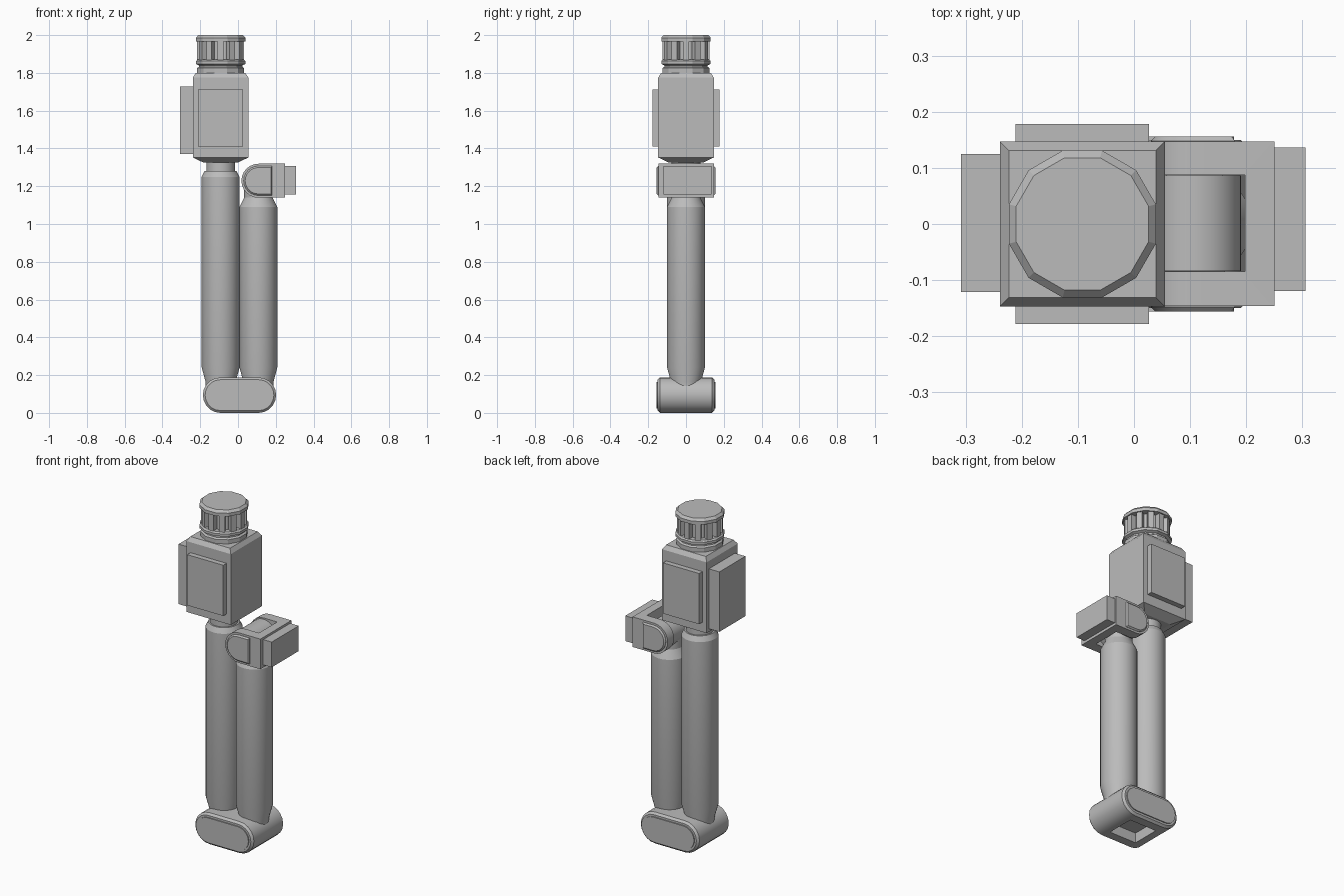
import bpy, bmesh, math

if "Cube" in bpy.data.objects:
    bpy.data.objects.remove(bpy.data.objects["Cube"])

grey = bpy.data.materials.new("plain grey")
grey.diffuse_color = (0.5, 0.5, 0.5, 1)
grey.use_nodes = True
grey.node_tree.nodes["Principled BSDF"].inputs["Base Color"].default_value = grey.diffuse_color
LX, RX = -0.092, 0.108          # axes of the left and right tubes


def finish(name, bm, smooth=None):
    bmesh.ops.recalc_face_normals(bm, faces=bm.faces)
    me = bpy.data.meshes.new(name)
    bm.to_mesh(me)
    bm.free()
    me.materials.append(grey)
    ob = bpy.data.objects.new(name, me)
    bpy.context.collection.objects.link(ob)
    if smooth:
        bpy.ops.object.select_all(action='DESELECT')
        ob.select_set(True)
        bpy.context.view_layer.objects.active = ob
        bpy.ops.object.shade_smooth_by_angle(angle=math.radians(smooth))
    return ob


def loft(bm, loops):
    rings = [[bm.verts.new(p) for p in loop] for loop in loops]
    n = len(rings[0])
    for a, b in zip(rings, rings[1:]):
        for i in range(n):
            j = (i + 1) % n
            bm.faces.new((a[i], a[j], b[j], b[i]))
    bm.faces.new(rings[0])
    bm.faces.new(rings[-1])


def lathe(name, cx, sides, rows, smooth=None):
    """Stack of regular polygons; rows are (apothem, z), flats face the axes."""
    bm = bmesh.new()
    k = math.cos(math.pi / sides)
    angles = [2 * math.pi * (i + 0.5) / sides for i in range(sides)]
    loft(bm, [[(cx + r / k * math.cos(a), r / k * math.sin(a), z) for a in angles]
              for r, z in rows])
    return finish(name, bm, smooth)


def box(name, x0, x1, y0, y1, z0, z1):
    bm = bmesh.new()
    loft(bm, [[(x0, y0, z), (x1, y0, z), (x1, y1, z), (x0, y1, z)] for z in (z0, z1)])
    return finish(name, bm)


def stadium(xa, xb, zc, r, seg=10, square_right=False):
    """Outline in x and z: arc around xa, then an arc or a square end at xb."""
    pts = [(xa + r * math.cos(a), zc + r * math.sin(a))
           for a in (math.pi / 2 + math.pi * i / seg for i in range(seg + 1))]
    if square_right:
        return pts + [(xb, zc - r), (xb, zc + r)]
    return pts + [(xb + r * math.cos(a), zc + r * math.sin(a))
                  for a in (-math.pi / 2 + math.pi * i / seg for i in range(seg + 1))]


def extrude_y(name, rows, smooth=None):
    """Loft of outlines; rows are (outline, y)."""
    bm = bmesh.new()
    loft(bm, [[(x, y, z) for x, z in o] for o, y in rows])
    return finish(name, bm, smooth)


def cut(ob, cutter):
    m = ob.modifiers.new("slot", 'BOOLEAN')
    m.operation, m.object, m.solver = 'DIFFERENCE', cutter, 'EXACT'
    cutter.hide_render = True
    cutter.hide_set(True)


# Lower hinge: rounded body with raised end panels and a slot underneath
hz, hr = 0.094, 0.094
full, trim = stadium(LX, RX, hz, hr), stadium(LX, RX, hz, hr - 0.012)
hinge = extrude_y("lower_hinge", [(trim, -0.15), (full, -0.138), (full, 0.138), (trim, 0.15)], 30)
cut(hinge, box("lower_slot_cutter", LX + 0.01, RX - 0.01, -0.085, 0.085, -0.05, 0.06))
panel = stadium(LX, RX, hz, 0.07)
for side, s in (("front", -1), ("back", 1)):
    extrude_y("lower_hinge_panel_" + side, [(panel, s * 0.14), (panel, s * 0.156)], 30)

# Two arm tubes with tapered ends
lathe("left_tube", LX, 32, [(0.08, 0.13), (0.08, 0.165), (0.1, 0.24), (0.1, 1.25), (0.085, 1.28)], 20)
lathe("left_tube_neck", LX, 32, [(0.076, 1.27), (0.076, 1.34)], 30)
lathe("right_tube", RX, 32, [(0.08, 0.13), (0.08, 0.165), (0.1, 0.24), (0.1, 1.09), (0.075, 1.14), (0.075, 1.2)], 20)

# Upper hinge: forked bracket around a round knuckle
uz, ur = 1.229, 0.09
fork = stadium(RX, 0.25, uz, ur, 12, True)
bracket = extrude_y("upper_bracket", [(fork, -0.146), (fork, 0.147)], 30)
cut(bracket, box("upper_slot_cutter", -0.1, 0.198, -0.085, 0.087, 1.0, 1.5))
bm = bmesh.new()
ring = [(RX + 0.083 * math.cos(a), uz + 0.083 * math.sin(a))
        for a in (2 * math.pi * i / 32 for i in range(32))]
loft(bm, [[(x, y, z) for x, z in ring] for y in (-0.084, 0.086)])
finish("upper_knuckle", bm, 30)
outer = stadium(RX, 0.18, uz, 0.078, 12, True)
inner = stadium(RX, 0.174, uz, 0.07, 12, True)
for side, s in (("front", -1), ("back", 1)):
    extrude_y("upper_bracket_panel_" + side,
              [(outer, s * 0.14), (outer, s * 0.148), (inner, s * 0.156)], 30)
box("bracket_end_plate", 0.245, 0.306, -0.119, 0.136, 1.155, 1.306)

# Head box with chamfered top, tapered underside and side plates
lathe("head_box", LX, 4, [(0.09, 1.325), (0.147, 1.352), (0.147, 1.775), (0.131, 1.80)])
for side, s in (("front", -1), ("back", 1)):
    box("head_plate_" + side, -0.211, 0.027, *sorted((s * 0.14, s * 0.178)), 1.41, 1.713)
box("head_plate_left", -0.308, -0.23, -0.121, 0.125, 1.37, 1.728)

# Knob: stepped twelve-sided collar, core with grip ribs, and cap
lathe("knob_collar", LX, 12, [(0.125, 1.79), (0.125, 1.825), (0.115, 1.832), (0.115, 1.84),
                              (0.131, 1.847), (0.131, 1.862), (0.122, 1.87)])
lathe("knob_core", LX, 12, [(0.092, 1.86), (0.092, 1.975)])
lathe("knob_cap", LX, 12, [(0.131, 1.967), (0.131, 1.986), (0.118, 2.0)])
bm = bmesh.new()
for i in range(12):
    a = i * math.pi / 6
    c, s = math.cos(a), math.sin(a)
    loft(bm, [[(LX + c * r - s * t, s * r + c * t, z)
               for r, t in ((0.08, -0.016), (0.124, -0.016), (0.124, 0.016), (0.08, 0.016))]
              for z in (1.862, 1.972)])
finish("knob_ribs", bm)
